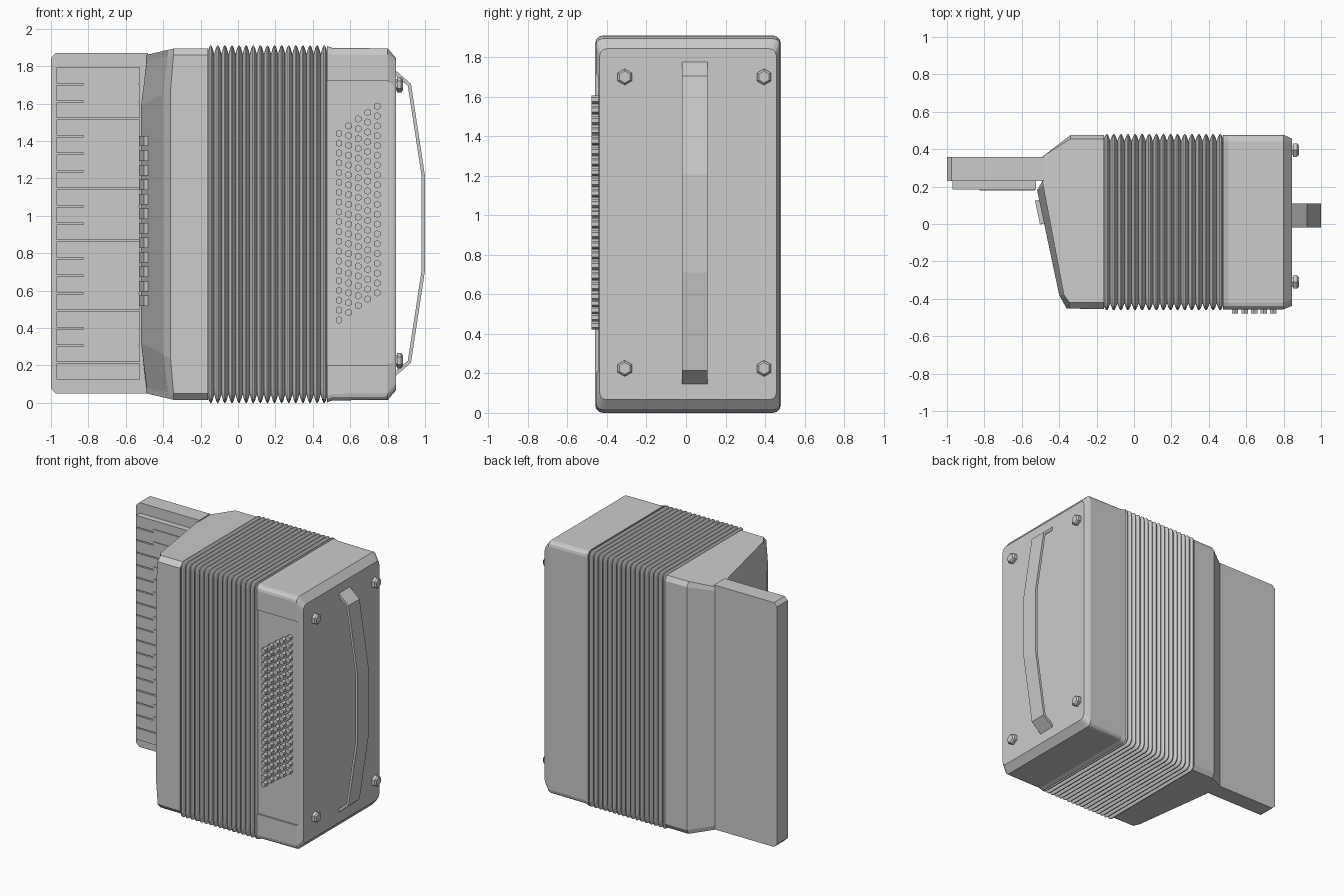
import bpy, bmesh, math
from mathutils import Vector

old = bpy.data.objects.get("Cube")
if old:
    bpy.data.objects.remove(old, do_unlink=True)

grey = bpy.data.materials.new("plain_grey")
grey.use_nodes = True
COLOR = (0.6, 0.6, 0.6, 1)
grey.diffuse_color = COLOR
grey.node_tree.nodes["Principled BSDF"].inputs["Base Color"].default_value = COLOR

MID_Y, MID_Z = 0.01, 0.955


def finish(name, bm):
    bmesh.ops.recalc_face_normals(bm, faces=bm.faces)
    mesh = bpy.data.meshes.new(name)
    bm.to_mesh(mesh)
    bm.free()
    mesh.materials.append(grey)
    ob = bpy.data.objects.new(name, mesh)
    bpy.context.collection.objects.link(ob)
    return ob


def loft(name, rings):
    """Skin a list of equal-length point rings and cap both ends."""
    bm = bmesh.new()
    rows = [[bm.verts.new(p) for p in ring] for ring in rings]
    for a, b in zip(rows, rows[1:]):
        for i in range(len(a)):
            j = (i + 1) % len(a)
            bm.faces.new((a[i], a[j], b[j], b[i]))
    bm.faces.new(rows[0])
    bm.faces.new(rows[-1])
    return finish(name, bm)


def prism_xz(name, outline, y0, y1):
    return loft(name, [[(x, y, z) for x, z in outline] for y in (y0, y1)])


def box(name, x0, x1, y0, y1, z0, z1):
    return prism_xz(name, [(x0, z0), (x1, z0), (x1, z1), (x0, z1)], y0, y1)


def round_rect(x, half_y, half_z, r, steps=3):
    """Rounded rectangle across the instrument at x."""
    pts = []
    for k, (sy, sz) in enumerate([(1, 1), (-1, 1), (-1, -1), (1, -1)]):
        for s in range(steps + 1):
            a = math.pi / 2 * (k + s / steps)
            pts.append((x, MID_Y + sy * (half_y - r) + r * math.cos(a),
                        MID_Z + sz * (half_z - r) + r * math.sin(a)))
    return pts


# Bellows: rounded folds
FOLDS, X0, X1 = 17, -0.165, 0.48
pitch = (X1 - X0) / FOLDS
rings = []
for i in range(FOLDS):
    for t, d in ((0, 0.045), (0.25, 0.012), (0.42, 0), (0.58, 0), (0.75, 0.012)):
        rings.append(round_rect(X0 + (i + t) * pitch, 0.47 - d * 0.8, 0.955 - d, 0.04))
rings.append(round_rect(X1, 0.434, 0.91, 0.04))
loft("bellows", rings)

# Bass case: chamfered end, recessed front panel
bass = loft("bass_case", [round_rect(x, hy, hz, 0.035) for x, hy, hz in
                          ((0.475, 0.466, 0.953), (0.505, 0.466, 0.942),
                           (0.8, 0.466, 0.94), (0.845, 0.447, 0.888))])
cutter = prism_xz("panel_cutter", [(0.4, 0.2), (0.8, 0.2), (0.86, 0.24),
                                   (0.86, 1.68), (0.8, 1.72), (0.4, 1.72)], -0.6, -0.443)
cutter.hide_render = True
cutter.hide_viewport = True
cutter.display_type = 'WIRE'
cut = bass.modifiers.new("panel_recess", 'BOOLEAN')
cut.operation = 'DIFFERENCE'
cut.object = cutter

# Treble case: slanted grille side, swelling between its top and bottom
WIDE = [(-0.16, 0.475), (-0.34, 0.475), (-0.49, 0.36), (-0.49, 0.23),
        (-0.518, 0.18), (-0.4, -0.38), (-0.36, -0.452), (-0.16, -0.455)]
NARROW = WIDE[:4] + [(-0.487, 0.21), (-0.375, -0.38), (-0.345, -0.452), (-0.16, -0.455)]
END = [(x, max(-0.42, min(0.455, y))) for x, y in NARROW]


def treble_ring(outline, z, drop):
    up = 1 if z > MID_Z else -1
    return [(x, y, z - up * drop * min(1, max(0, (-0.34 - x) / 0.15))) for x, y in outline]


loft("treble_case", [treble_ring(*r) for r in (
    (END, 0.015, 0.035), (NARROW, 0.05, 0.03), (WIDE, 0.22, 0.1),
    (WIDE, 1.69, 0.1), (NARROW, 1.86, 0.03), (END, 1.895, 0.035))])

# Keyboard bed with chamfered outer end
bed = [(-0.48, 0.05), (-0.975, 0.05), (-1, 0.075), (-1, 1.845), (-0.975, 1.87), (-0.48, 1.87)]
prism_xz("keyboard_bed", bed, 0.23, 0.357)

# Keys
KEYS, LOW = 18, 0.12
step = (1.797 - LOW) / KEYS
for i in range(KEYS):
    z = LOW + i * step
    box(f"white_key_{i}", -0.97, -0.525, 0.185, 0.235, z + 0.004, z + step - 0.004)
for i in (2, 3, 5, 6, 7, 9, 10, 12, 13, 14, 16, 17):
    z = LOW + i * step
    box(f"black_key_{i}", -0.825, -0.53, 0.178, 0.23, z - 0.026, z + 0.026)

# Register switches standing on the slanted grille
along = Vector((0.118, -0.56, 0)).normalized()
out = Vector((-along.y, along.x, 0)) * -1
start = Vector((-0.505, 0.13, 0))
for i in range(12):
    z = 0.545 + i * 0.0777
    flat = [start + along * a + out * b for a, b in ((0, -0.02), (0.13, -0.02), (0.13, 0.025), (0, 0.025))]
    loft(f"register_switch_{i}", [[(p.x, p.y, z + s * 0.028) for p in flat] for s in (-1, 1)])


def hexagon(radius):
    return [(radius * math.sin(k * math.pi / 3), radius * math.cos(k * math.pi / 3)) for k in range(6)]


# Bass buttons: five slanting columns
for col, low in enumerate((0.443, 0.483, 0.52, 0.555, 0.588)):
    x = 0.54 + col * 0.051
    for row in range(20):
        z = low + row * 0.0525
        prism_xz(f"bass_button_{col}_{row}", [(x + a, z + b) for a, b in hexagon(0.02)], -0.478, -0.43)

# Feet on the bass end
for y in (-0.31, 0.395):
    for z in (0.225, 1.7):
        loft("foot", [[(x, y + a, z + b) for a, b in hexagon(r)] for x, r in
                      ((0.83, 0.03), (0.85, 0.03), (0.85, 0.041), (0.872, 0.041), (0.882, 0.03))])

# Hand strap
upper = [(0.845, 1.775), (0.925, 1.705), (1.0, 1.21)]
outer = upper + [(x, 2 * 0.96 - z) for x, z in reversed(upper)]
inner = [(0.84, 1.752), (0.908, 1.695), (0.982, 1.21)]
inner += [(x, 2 * 0.96 - z) for x, z in reversed(inner)]
bm = bmesh.new()
rows = [[bm.verts.new((x, y, z)) for x, z in path]
        for path, y in ((outer, -0.02), (outer, 0.11), (inner, 0.11), (inner, -0.02))]
for r in range(4):
    a, b = rows[r], rows[(r + 1) % 4]
    for i in range(len(a) - 1):
        bm.faces.new((a[i], a[i + 1], b[i + 1], b[i]))
for end in (0, -1):
    bm.faces.new([row[end] for row in rows])
finish("hand_strap", bm)
